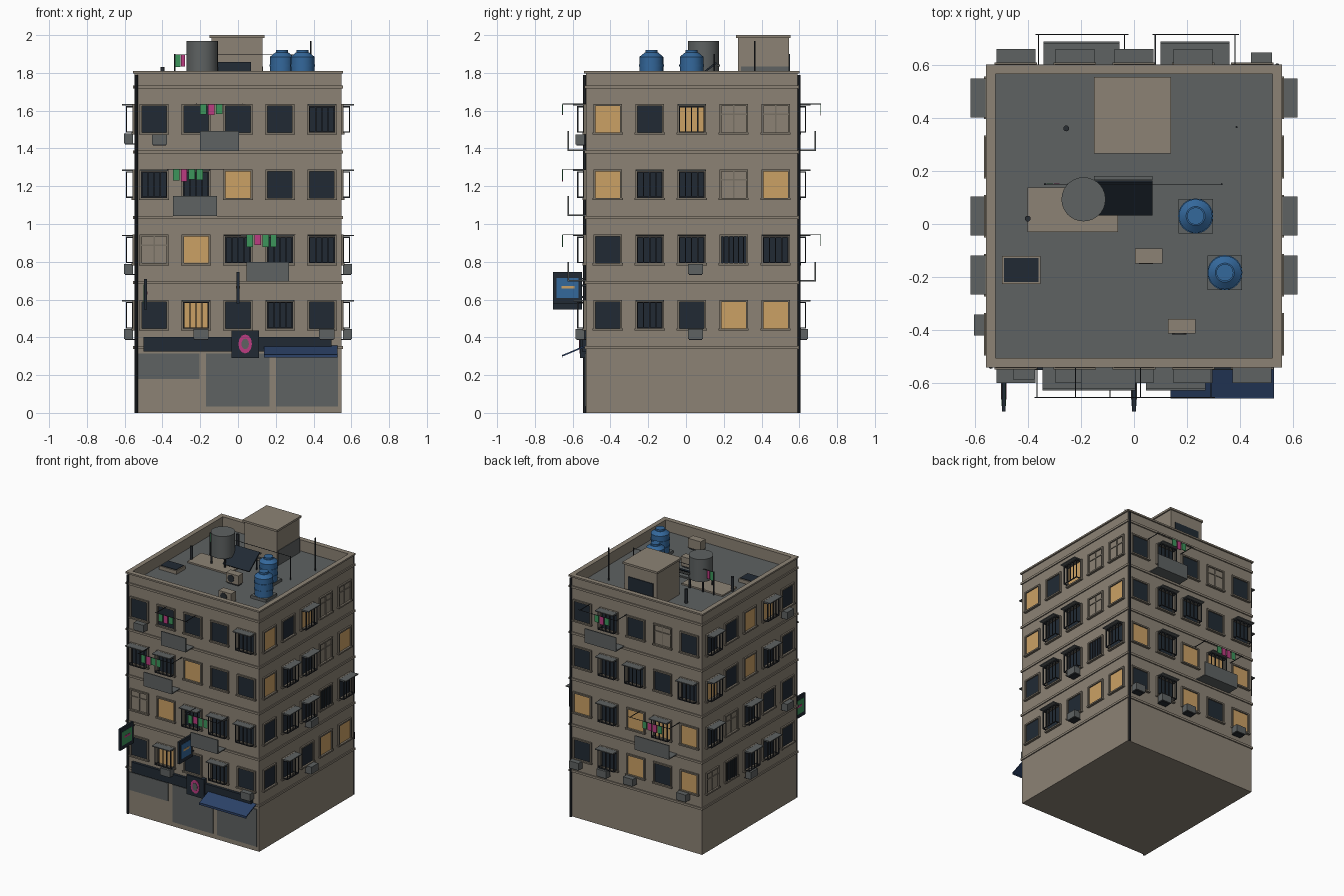
import bpy, bmesh, math, random
from mathutils import Matrix, Vector

if "Cube" in bpy.data.objects:
    bpy.data.objects.remove(bpy.data.objects["Cube"])
random.seed(4)

COL = {"wall_beige": (.262, .226, .178), "trim_taupe": (.19, .165, .13), "glass_dark": (.015, .023, .034),
       "lit_window": (.60, .355, .13), "concrete_grey": (.112, .122, .122), "metal_dark": (.022, .026, .032),
       "tank_blue": (.034, .138, .33), "awning_navy": (.025, .055, .14), "cloth_green": (.045, .30, .105),
       "cloth_pink": (.50, .045, .22)}
MATS = {}
for n, c in COL.items():
    MATS[n] = bpy.data.materials.new(n)
    MATS[n].diffuse_color = (*c, 1)
W, T, D, L, G, M, B, N, CG, CP = COL
parts = {}


def bm_for(name, mat):
    return parts.setdefault((name, mat), bmesh.new())


def box(name, mat, x0, x1, y0, y1, z0, z1, rot=None):
    c = Vector(((x0 + x1) / 2, (y0 + y1) / 2, (z0 + z1) / 2))
    m = Matrix.Translation(c) @ (rot or Matrix()) @ Matrix.Diagonal((abs(x1 - x0), abs(y1 - y0), abs(z1 - z0), 1))
    bmesh.ops.create_cube(bm_for(name, mat), size=1, matrix=m)


def cyl(name, mat, x, y, z0, z1, r, r2=None, seg=24):
    bmesh.ops.create_cone(bm_for(name, mat), cap_ends=True, segments=seg, radius1=r, radius2=r if r2 is None else r2,
                          depth=z1 - z0, matrix=Matrix.Translation((x, y, (z0 + z1) / 2)))


X, YF, YB, ROOF, TOP = .547, -.53, .59, 1.72, 1.81
YC = (YF + YB) / 2
# facade frames: plane position, direction, along-centre
FACE = {"front": (YF, -1, 0), "back": (YB, 1, 0), "right": (X, 1, YC), "left": (-X, -1, YC)}


def fbox(f, name, mat, u0, u1, v0, v1, z0, z1):
    """box in facade space: u along the wall, v outward"""
    p, s, c = FACE[f]
    a, b = sorted((p + s * v0, p + s * v1))
    if f in ("front", "back"):
        box(name, mat, u0 + c, u1 + c, a, b, z0, z1)
    else:
        box(name, mat, a, b, u0 + c, u1 + c, z0, z1)


# main block, roof deck, parapet and coping
box("building_body", W, -X, X, YF, YB, 0, ROOF)
box("roof_deck", G, -X + .02, X - .02, YF + .02, YB - .02, ROOF - .01, ROOF + .004)


def ring(name, mat, out, th, z0, z1):
    x, a, b = X + out, YF - out, YB + out
    box(name, mat, -x, x, a, a + th, z0, z1)
    box(name, mat, -x, x, b - th, b, z0, z1)
    for s in (-1, 1):
        box(name, mat, s * x, s * (x - th), a + th, b - th, z0, z1)


ring("parapet", W, 0, .022, ROOF, TOP - .012)
ring("coping", W, .01, .036, TOP - .012, TOP)
for z in (.345, .69, 1.035, 1.38, 1.725):
    ring("floor_ledge", W, .008, .03, z - .008, z + .008)

# windows: D dark, L lit, T blind, C caged, K lit and caged, G flush grille
GRID = {"front": ("DDDDC", "CCLDD", "TLCCC", "DKDCD"), "right": ("LDKTT", "LCCTL", "DCCGC", "DCDLL"),
        "back": ("DTDCD", "CDCCD", "LKLCL", "LDLCD"), "left": ("DKLDC", "DCLDK", "DDCTC", "DCCGT")}


def window(f, u, z, k):
    w, h, t = .065, .07, .011
    fbox(f, "window_pane", {"L": L, "K": L, "T": W}.get(k, D), u - w, u + w, 0, .003, z - h, z + h)
    for s in (-1, 1):
        fbox(f, "window_frame", T, u + s * w, u + s * (w + t), 0, .012, z - h, z + h)
    fbox(f, "window_frame", T, u - w - t, u + w + t, 0, .012, z + h, z + h + t)
    fbox(f, "window_sill", T, u - w - .015, u + w + .015, 0, .018, z - h - t, z - h)
    if k == "T":
        fbox(f, "window_mullion", T, u - .004, u + .004, 0, .008, z - h, z + h)
        fbox(f, "window_mullion", T, u - w, u + w, 0, .008, z + .022, z + .03)
    if k == "G":
        for i in range(5):
            b = u - w + .13 * (i + .5) / 5
            fbox(f, "window_bars", M, b - .003, b + .003, .008, .014, z - h, z + h)
    if k in "CK":
        for i in range(5):
            b = u - w + i * .0325
            fbox(f, "cage_bars", M, b - .003, b + .003, .04, .046, z - h, z + h)
        for e in (z - h, z + h - .006):
            fbox(f, "cage_rail", M, u - w, u + w, .04, .046, e, e + .006)
            for s in (-1, 1):
                fbox(f, "cage_rail", M, u + s * w - .003, u + s * w + .003, 0, .046, e, e + .006)
        fbox(f, "window_canopy", G, u - .073, u + .073, 0, .068, z + h + .003, z + h + .01)


for f, rows in GRID.items():
    for r, row in enumerate(rows):
        for c, k in enumerate(row):
            window(f, (c - 2) * .2222, 1.554 - r * .3457, k)

# wall air conditioners (facade, u, bottom z)
for f, u, z in (("front", -.415, 1.42), ("front", -.195, .39), ("front", .47, .39), ("right", .02, .735),
                ("right", .02, .39), ("left", -.41, 1.425), ("left", -.41, .735), ("left", .02, .39),
                ("back", .48, .39), ("back", .25, .39), ("back", .03, .39), ("back", -.41, .39)):
    fbox(f, "wall_air_unit", G, u - .04, u + .04, .008, .056, z, z + .053)
    fbox(f, "air_unit_bracket", M, u - .035, u + .035, 0, .05, z - .005, z)


# laundry: garments hanging from a line
def laundry(f, u, v, z, n, size=.05):
    for i in range(n):
        col = random.choice((CG, CP, CG, CP, B))
        a = u + i * .042
        fbox(f, "laundry", (CG, CP, col)[i % 3], a, a + .034, v - .002, v + .002, z - size - .015 * random.random(), z)


# balconies: slab, front panel, washing line
for f, a, b, z, u, n in (("front", -.2, .005, 1.387, -.2, 3), ("front", -.345, -.11, 1.042, -.345, 4),
                         ("front", .045, .27, .695, .045, 4), ("back", .1, .36, 1.387, .14, 3),
                         ("back", -.34, -.055, .695, -.3, 4)):
    fbox(f, "balcony_slab", G, a, b, 0, .095, z, z + .008)
    fbox(f, "balcony_panel", G, a, b, .089, .097, z, z + .105)
    fbox(f, "washing_line", M, a - .03, b + .035, .122, .125, z + .246, z + .249)
    for e in (a - .02, b + .02):
        fbox(f, "line_bracket", M, e - .002, e + .002, 0, .125, z + .246, z + .25)
    laundry(f, u, .1235, z + .246, n)

# drain pipes on two corners
for x, y in ((-X + .008, YF - .006), (X - .008, YB + .006)):
    cyl("drain_pipe", M, x, y, 0, 1.79, .009, seg=10)

# shop front: shutters, fascia, centre plaque, awning
for a, b, z in ((-.535, -.205, .18), (-.17, .167, .035), (.2, .53, .035)):
    fbox("front", "shop_shutter", G, a, b, 0, .006, z, .315)
fbox("front", "shop_fascia", D, -.5, .495, 0, .02, .325, .402)
fbox("front", "shop_plaque", D, -.035, .11, 0, .03, .29, .435)
for mat, r, d in ((CP, .045, .034), (G, .025, .037)):
    bmesh.ops.create_cone(bm_for("plaque_disc", mat), cap_ends=True, segments=12, radius1=r * .8, radius2=r * .8, depth=.006,
                          matrix=Matrix.Translation((.038, YF - d + .003, .365)) @ Matrix.Diagonal((1, 1, 1.4, 1))
                          @ Matrix.Rotation(math.pi / 2, 4, 'X'))
box("shop_awning", N, .137, .527, -.658, -.53, .324, .332, Matrix.Rotation(math.radians(23), 4, 'X'))
box("awning_valance", N, .137, .527, -.657, -.653, .292, .308)

# projecting blade signs with coloured plates
for x, z0, z1, c1, c2 in ((-.49, .548, .71, CG, CP), (0, .578, .745, B, L)):
    fbox("front", "blade_sign", D, x - .007, x + .007, .02, .175, z0, z1)
    fbox("front", "sign_arm", M, x - .004, x + .004, 0, .03, z0 + .03, z0 + .04)
    fbox("front", "sign_arm", M, x - .004, x + .004, 0, .03, z1 - .04, z1 - .03)
    fbox("front", "sign_plate", c1, x - .009, x + .009, .04, .155, z0 + .03, z1 - .03)
    fbox("front", "sign_stripe", c2, x - .0105, x + .0105, .06, .13, z0 + .08, z0 + .095)

# stair house on the roof
box("stair_house", W, -.14, .13, .275, .545, ROOF, 1.985)
box("stair_house_cap", W, -.15, .14, .265, .553, 1.985, 2.0)
box("stair_house_stain", G, .13, .133, .29, .545, ROOF, 1.835)
box("stair_house_door", D, -.11, .095, .545, .55, ROOF, 1.9)

# grey water tank on legs over a low plinth
box("tank_plinth", W, -.4, -.06, -.03, .137, ROOF, 1.735)
cyl("grey_tank", G, -.19, .093, 1.80, 1.968, .083, seg=28)
for sx in (-1, 1):
    for sy in (-1, 1):
        x, y = -.19 + sx * .055, .093 + sy * .055
        box("tank_leg", M, x - .005, x + .005, y - .005, y + .005, ROOF, 1.80)

# blue tanks
for x, y in ((.232, .03), (.342, -.183)):
    box("tank_base", G, x - .065, x + .065, y - .065, y + .065, ROOF, 1.745)
    cyl("blue_tank", B, x, y, 1.745, 1.885, .063)
    cyl("blue_tank", B, x, y, 1.885, 1.907, .063, .036)
    cyl("blue_tank", B, x, y, 1.905, 1.92, .032)
    for z in (1.79, 1.84):
        cyl("tank_rib", B, x, y, z - .005, z + .005, .066)

# tilted solar panel with frame
tilt = Matrix.Rotation(math.radians(38), 4, 'X')
box("solar_panel", D, -.15, .07, .018, .178, 1.80, 1.81, tilt)
for x in (-.13, .05):
    box("solar_leg", M, x - .004, x + .004, .145, .153, ROOF, 1.845)
for z in (1.80, 1.835):
    box("solar_rail", G, -.15, .07, .165, .18, z, z + .01)

# roof air units with fans
for x, y in ((.055, -.12), (.18, -.385)):
    box("roof_air_unit", W, x - .052, x + .052, y - .028, y + .028, 1.735, 1.805)
    box("air_unit_feet", M, x - .045, x + .045, y - .02, y + .02, ROOF, 1.735)
    bmesh.ops.create_cone(bm_for("air_unit_fan", M), cap_ends=True, segments=20, radius1=.027, radius2=.027, depth=.004,
                          matrix=Matrix.Translation((x - .01, y - .029, 1.77)) @ Matrix.Rotation(math.pi / 2, 4, 'X'))

# skylight, vents, antenna, roof washing line
box("skylight_curb", W, -.497, -.352, -.226, -.12, ROOF, 1.75)
box("skylight_glass", D, -.489, -.36, -.218, -.128, 1.75, 1.754)
for x, y in ((-.255, .36), (-.4, .02)):
    cyl("vent_pipe", M, x, y, ROOF, 1.83, .011, seg=12)
cyl("antenna", M, .386, .365, ROOF, 1.97, .004, seg=8)
for x in (-.335, .33):
    cyl("line_post", M, x, .15, ROOF, 1.9, .004, seg=8)
box("roof_washing_line", M, -.335, .33, .1485, .1515, 1.895, 1.898)
box("roof_laundry", CG, -.33, -.305, .148, .152, 1.83, 1.895)
box("roof_laundry", CP, -.302, -.28, .148, .152, 1.835, 1.895)

# turn every part into an object
ROUND = ("tank", "pipe", "antenna", "post", "disc", "fan")
for (name, mat), bm in parts.items():
    bmesh.ops.recalc_face_normals(bm, faces=bm.faces)
    me = bpy.data.meshes.new(name)
    bm.to_mesh(me)
    bm.free()
    me.materials.append(MATS[mat])
    ob = bpy.data.objects.new(name, me)
    bpy.context.collection.objects.link(ob)
    if name.endswith(ROUND) or name == "tank_rib":
        bpy.ops.object.select_all(action='DESELECT')
        ob.select_set(True)
        bpy.context.view_layer.objects.active = ob
        bpy.ops.object.shade_smooth_by_angle(angle=math.radians(35))

for m in bpy.data.materials:
    if m.users and not m.is_grease_pencil:
        m.use_nodes = True
        m.node_tree.nodes["Principled BSDF"].inputs["Base Color"].default_value = m.diffuse_color
